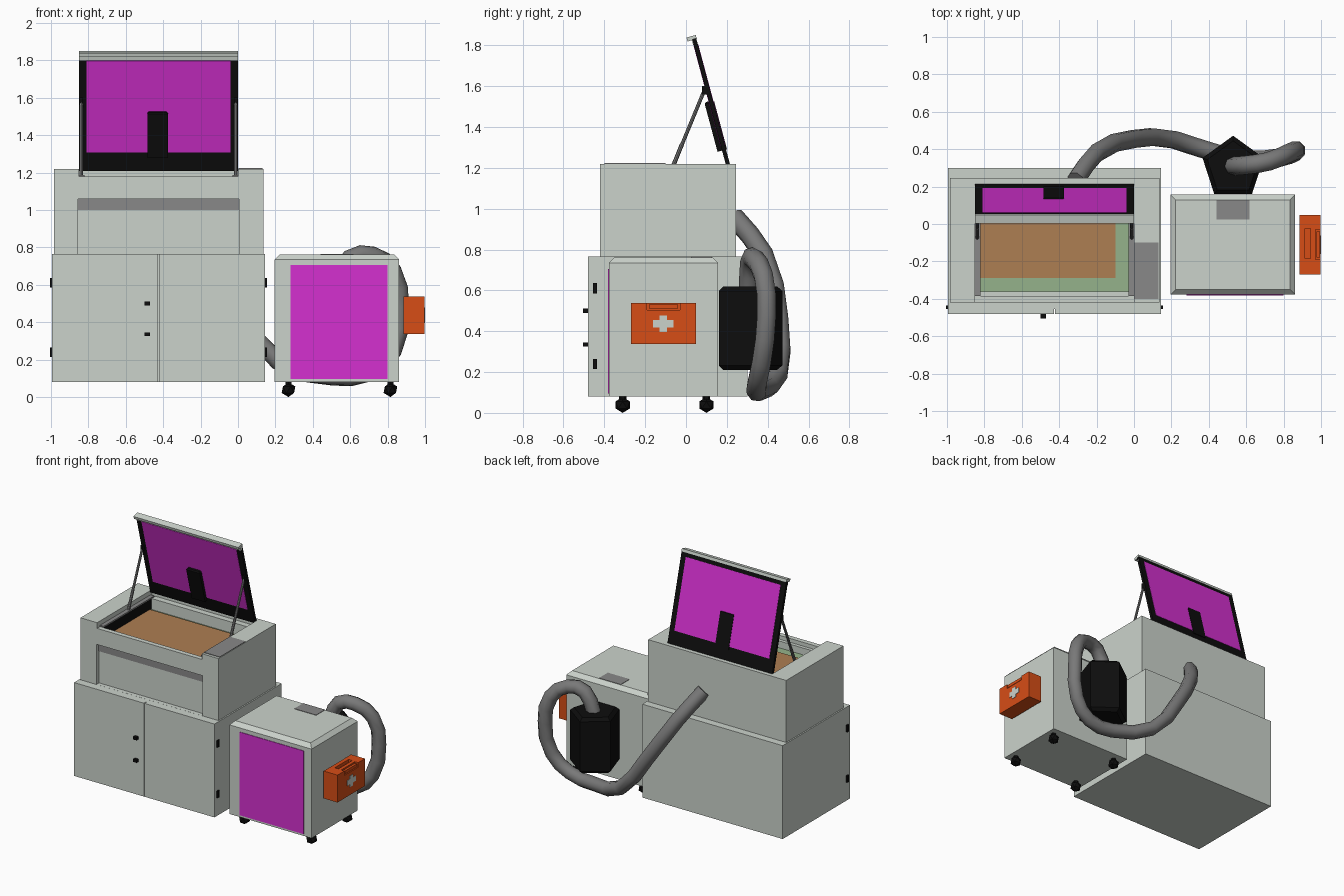
import bpy, bmesh, math
from mathutils import Vector, Matrix

if "Cube" in bpy.data.objects:
    bpy.data.objects.remove(bpy.data.objects["Cube"])


def material(name, r, g, b):
    m = bpy.data.materials.new(name)
    m.diffuse_color = (r, g, b, 1)
    m.use_nodes = True
    m.node_tree.nodes["Principled BSDF"].inputs["Base Color"].default_value = m.diffuse_color
    return m


BODY = material("pale_grey", .60, .65, .60)
GREY = material("mid_grey", .25, .25, .25)
HOSE = material("hose_grey", .19, .19, .19)
BLACK = material("black", .004, .004, .004)
PINK = material("magenta", .66, .03, .63)
ORANGE = material("orange", .68, .075, .008)
WOOD = material("wood_brown", .42, .21, .085)
GREEN = material("bed_green", .30, .45, .26)


def finish(name, bm, mat, matrix=None):
    bmesh.ops.recalc_face_normals(bm, faces=bm.faces)
    me = bpy.data.meshes.new(name)
    bm.to_mesh(me)
    bm.free()
    me.materials.append(mat)
    ob = bpy.data.objects.new(name, me)
    bpy.context.collection.objects.link(ob)
    if matrix:
        ob.matrix_world = matrix
    return ob


def box(name, x, y, z, mat, matrix=None, top_bevel=0):
    bm = bmesh.new()
    bmesh.ops.create_cube(bm, size=1)
    for v in bm.verts:
        v.co = [(a + b) / 2 + c * (b - a) for (a, b), c in zip((x, y, z), v.co)]
    if top_bevel:
        edges = [e for e in bm.edges if all(v.co.z > z[1] - 1e-4 for v in e.verts)]
        bmesh.ops.bevel(bm, geom=edges, offset=top_bevel, segments=1, affect='EDGES')
    return finish(name, bm, mat, matrix)


def cut(ob, *regions):
    for r in regions:
        c = box("cutter", *r, BODY)
        c.hide_render = True
        mod = ob.modifiers.new("cut", 'BOOLEAN')
        mod.object, mod.operation, mod.solver = c, 'DIFFERENCE', 'EXACT'
        bpy.context.view_layer.update()
        ev = ob.evaluated_get(bpy.context.evaluated_depsgraph_get())
        me = bpy.data.meshes.new_from_object(ev)
        ob.modifiers.clear()
        ob.data = me
        bpy.data.objects.remove(c)


def rod(name, a, b, radius, sides, mat):
    a, b = Vector(a), Vector(b)
    bm = bmesh.new()
    bmesh.ops.create_cone(bm, cap_ends=True, segments=sides, radius1=radius,
                          radius2=radius, depth=(b - a).length)
    m = Matrix.Translation((a + b) / 2) @ (b - a).to_track_quat('Z', 'Y').to_matrix().to_4x4()
    return finish(name, bm, mat, m)


# Lower cabinet with two doors
box("cabinet", (-.995, .145), (-.455, .30), (.08, .765), BODY)
box("left_door", (-.995, -.428), (-.48, -.455), (.08, .765), BODY)
box("right_door", (-.423, .145), (-.48, -.455), (.08, .765), BODY)
for z in (.335, .50):
    box("door_knob", (-.50, -.47), (-.505, -.478), (z - .01, z + .01), BLACK)
for x in (-.998, .148):
    for z in (.24, .61):
        box("door_hinge", (x - .008, x + .008), (-.455, -.435), (z - .025, z + .025), BLACK)

# Upper housing: work opening, lowered front rim, shallow front recess
housing = box("upper_housing", (-.985, .135), (-.42, .245), (.765, 1.22), BODY)
cut(housing,
    ((-.85, 0), (-.385, .215), (1.08, 1.3)),
    ((-.85, 0), (-.5, -.3), (1.178, 1.3)),
    ((-.855, .005), (-.5, -.39), (.7655, 1.06)))
box("recess_strip", (-.855, .005), (-.394, -.388), (1.0, 1.06), GREY)
box("control_panel", (.003, .132), (-.40, -.10), (1.218, 1.224), GREY)

# Work bed, sheet and inner rails
box("work_bed", (-.82, -.03), (-.36, .20), (1.08, 1.10), GREEN)
box("wood_sheet", (-.82, -.10), (-.29, .15), (1.10, 1.108), WOOD)
for x, n in ((-.835, "left"), (-.015, "right")):
    box(n + "_inner_rail", (x - .015, x + .015), (-.385, .20), (1.08, 1.18), BLACK)
    box(n + "_rail_cap", (x - .015, x + .015), (-.385, .20), (1.18, 1.188), GREY)
box("back_rail", (-.82, -.03), (.17, .214), (1.08, 1.18), BODY)
box("front_ledge", (-.82, -.03), (-.386, -.36), (1.08, 1.15), BODY)

# Raised lid, built upright then tilted forward
T = Matrix.Translation((0, .208, 1.21)) @ Matrix.Rotation(math.radians(15), 4, 'X')
box("lid_frame", (-.85, 0), (-.011, .009), (0, .645), BLACK, T)
box("lid_glass", (-.81, -.04), (-.013, .011), (.103, .612), PINK, T)
box("lid_top_strip", (-.85, 0), (-.014, .0), (.615, .645), BODY, T)
box("lid_handle", (-.85, 0), (-.036, .011), (.64, .66), BODY, T)
box("lid_latch", (-.485, -.375), (-.034, .014), (.08, .33), BLACK, T, .008)

# Gas struts with brackets
for x in (-.838, -.012):
    rod("lid_strut", (x, -.075, 1.18), (x, .09, 1.58), .009, 8, HOSE)
    rod("strut_sleeve", (x, -.085, 1.155), (x, -.02, 1.315), .0105, 8, HOSE)
    box("strut_bracket", (x - .01, x + .01), (.078, .108), (1.56, 1.60), BLACK)

# Extractor box on casters
box("extractor", (.195, .862), (-.378, .157), (.08, .762), BODY, None, .028)
box("extractor_front_panel", (.28, .80), (-.382, -.375), (.095, .705), PINK)
box("extractor_top_plate", (.44, .617), (.025, .128), (.758, .765), GREY)
for x in (.27, .815):
    for y in (-.31, .10):
        bm = bmesh.new()
        bmesh.ops.create_icosphere(bm, subdivisions=1, radius=.041)
        bmesh.ops.scale(bm, vec=(1, 1, .95), verts=bm.verts)
        finish("caster", bm, BLACK, Matrix.Translation((x, y, .039)))
        rod("caster_stem", (x, y, .05), (x, y, .085), .018, 6, BLACK)

# Five-sided filter drum with chamfered ends
bm = bmesh.new()
bmesh.ops.create_cone(bm, cap_ends=True, segments=5, radius1=.172, radius2=.172, depth=.41)
top = max(bm.verts, key=lambda v: v.co.xy.length).co
turn = math.pi / 2 - math.atan2(top.y, top.x)
bmesh.ops.rotate(bm, verts=bm.verts, cent=(0, 0, 0), matrix=Matrix.Rotation(turn, 3, 'Z'))
rims = [e for e in bm.edges if abs(e.verts[0].co.z - e.verts[1].co.z) < .01]
bmesh.ops.bevel(bm, geom=rims, offset=.022, segments=1, affect='EDGES')
finish("filter_drum", bm, BLACK, Matrix.Translation((.53, .30, .415)))

# Flexible hose from the drum round to the back of the housing
path = [(.53, .31, .60), (.60, .315, .74), (.72, .335, .755), (.83, .38, .67), (.868, .395, .48),
        (.83, .37, .25), (.70, .345, .13), (.50, .36, .11), (.215, .45, .19),
        (0, .455, .46), (-.20, .38, .775), (-.31, .235, .96)]
cu = bpy.data.curves.new("hose_path", 'CURVE')
cu.dimensions = '3D'
cu.bevel_depth, cu.bevel_resolution, cu.resolution_u = .05, 2, 2
cu.use_fill_caps = True
sp = cu.splines.new('BEZIER')
sp.bezier_points.add(len(path) - 1)
for p, co in zip(sp.bezier_points, path):
    p.co = co
    p.handle_left_type = p.handle_right_type = 'AUTO'
tmp = bpy.data.objects.new("hose_path", cu)
bpy.context.collection.objects.link(tmp)
bpy.context.view_layer.update()
me = bpy.data.meshes.new_from_object(tmp.evaluated_get(bpy.context.evaluated_depsgraph_get()))
bpy.data.objects.remove(tmp)
me.materials.clear()
me.materials.append(HOSE)
hose = bpy.data.objects.new("hose", me)
bpy.context.collection.objects.link(hose)
bpy.context.view_layer.objects.active = hose
hose.select_set(True)
bpy.ops.object.shade_smooth_by_angle(angle=math.radians(60))

# First-aid case with handle notch, slot and cross
case = box("aid_case", (.885, .997), (-.27, .048), (.337, .538), ORANGE)
cut(case,
    ((.97, 1.1), (-.19, -.03), (.505, .6)),
    ((.915, .945), (-.185, -.025), (.515, .6)))
box("case_handle", (.976, .994), (-.18, -.04), (.51, .532), ORANGE)
for y, z in ((.05, .019), (.019, .041)):
    box("case_cross", (.994, 1.0), (-.111 - y, -.111 + y), (.437 - z, .437 + z), BODY)
